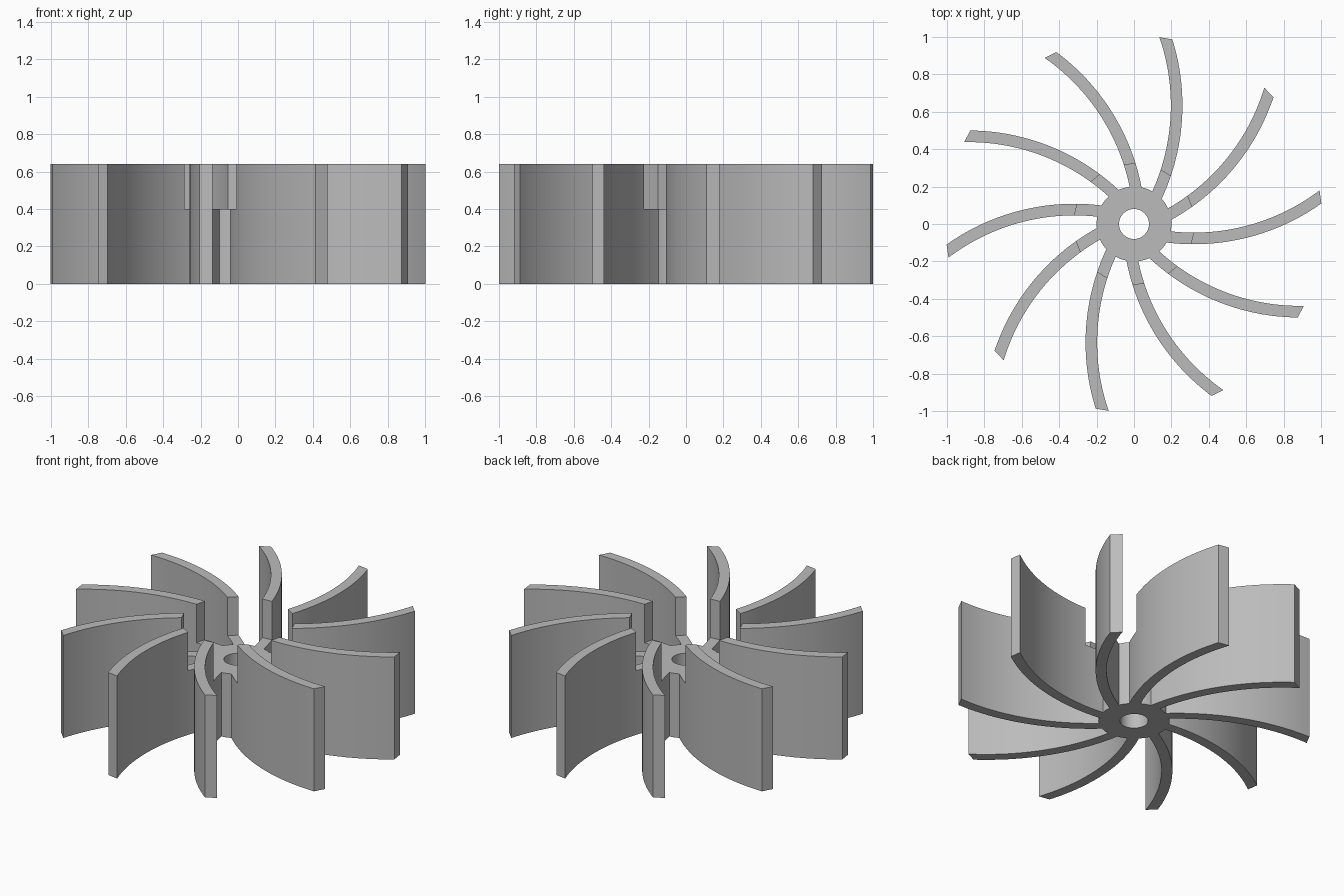
import bpy, bmesh, math
from mathutils import Vector

cube = bpy.data.objects.get("Cube")
if cube:
    bpy.data.objects.remove(cube, do_unlink=True)

BLADES = 10
HUB_R, HOLE_R, HUB_H = 0.2, 0.08, 0.4
STEP_R, TIP_R, BLADE_H = 0.322, 1.008, 0.64
ARC_CENTRE = Vector((-0.918, 0.634))       # centre of the blade's curve
ARC_RADII = (1.115, 1.177)                 # concave and convex faces

grey = bpy.data.materials.new("plain_grey")
grey.use_nodes = True
grey.diffuse_color = (0.5, 0.5, 0.5, 1)
grey.node_tree.nodes["Principled BSDF"].inputs["Base Color"].default_value = (0.5, 0.5, 0.5, 1)


def finish(name, bm):
    bmesh.ops.recalc_face_normals(bm, faces=bm.faces)
    mesh = bpy.data.meshes.new(name)
    bm.to_mesh(mesh)
    bm.free()
    mesh.materials.append(grey)
    obj = bpy.data.objects.new(name, mesh)
    bpy.context.collection.objects.link(obj)
    bpy.ops.object.select_all(action='DESELECT')
    obj.select_set(True)
    bpy.context.view_layer.objects.active = obj
    bpy.ops.object.shade_smooth_by_angle(angle=math.radians(30))
    return obj


def on_arc(arc_r, r):
    """Point of a blade face at distance r from the axle."""
    d = ARC_CENTRE.length
    swing = math.acos((d * d + r * r - arc_r * arc_r) / (2 * d * r))
    a = math.atan2(ARC_CENTRE.y, ARC_CENTRE.x) - swing
    return r * math.cos(a), r * math.sin(a)


def curved_bar(bm, r0, r1, height, steps):
    """Closed curved bar between two distances from the axle."""
    rings = []
    for i in range(steps + 1):
        r = r0 + (r1 - r0) * i / steps
        inner, outer = (on_arc(a, r) for a in ARC_RADII)
        corners = [(*inner, 0), (*outer, 0), (*outer, height), (*inner, height)]
        rings.append([bm.verts.new(c) for c in corners])
    for a, b in zip(rings, rings[1:]):
        for k in range(4):
            n = (k + 1) % 4
            bm.faces.new((a[k], a[n], b[n], b[k]))
    bm.faces.new(rings[0])
    bm.faces.new(rings[-1])


# Hub: rectangular section spun round the axle
bm = bmesh.new()
section = [(HOLE_R, 0, 0), (HUB_R, 0, 0), (HUB_R, 0, HUB_H), (HOLE_R, 0, HUB_H)]
verts = [bm.verts.new(p) for p in section]
edges = [bm.edges.new((verts[i], verts[(i + 1) % 4])) for i in range(4)]
bmesh.ops.spin(bm, geom=verts + edges, cent=(0, 0, 0), axis=(0, 0, 1),
               angle=math.tau, steps=80)
bmesh.ops.remove_doubles(bm, verts=bm.verts, dist=0.0001)
finish("hub", bm)

# Blade: low root beside the hub, then the full-height vane
bm = bmesh.new()
curved_bar(bm, HUB_R - 0.003, STEP_R, HUB_H, 6)
curved_bar(bm, STEP_R, TIP_R, BLADE_H, 28)
first = finish("blade_1", bm)

# Remaining blades share the mesh, turned round the axle
for i in range(1, BLADES):
    blade = bpy.data.objects.new(f"blade_{i + 1}", first.data)
    blade.rotation_euler.z = math.tau * i / BLADES
    bpy.context.collection.objects.link(blade)
